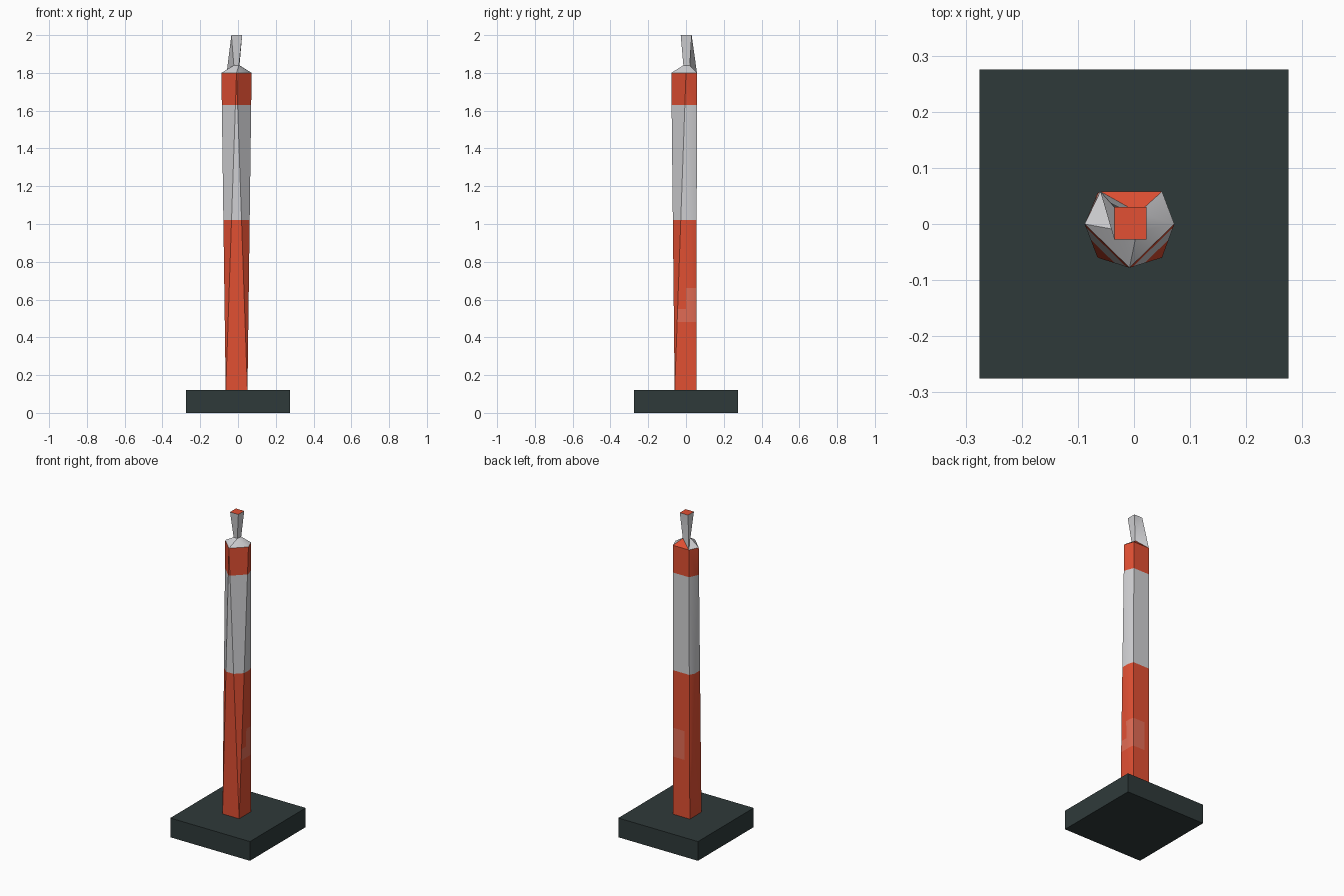
import bpy, bmesh, math

if "Cube" in bpy.data.objects:
    bpy.data.objects.remove(bpy.data.objects["Cube"])


def mat(name, rgb):
    m = bpy.data.materials.new(name)
    m.diffuse_color = (*rgb, 1.0)
    m.use_nodes = True
    m.node_tree.nodes["Principled BSDF"].inputs["Base Color"].default_value = m.diffuse_color
    return m


orange = mat("orange", (0.76, 0.08, 0.033))
white = mat("off white", (0.64, 0.64, 0.66))
rubber = mat("dark rubber", (0.028, 0.042, 0.042))
faded = mat("faded orange", (0.76, 0.15, 0.09))


def finish(bm, name, mats):
    bmesh.ops.recalc_face_normals(bm, faces=bm.faces)
    me = bpy.data.meshes.new(name)
    bm.to_mesh(me)
    bm.free()
    for m in mats:
        me.materials.append(m)
    ob = bpy.data.objects.new(name, me)
    bpy.context.collection.objects.link(ob)
    return ob


# Square rubber foot
bm = bmesh.new()
bmesh.ops.create_cube(bm, size=1)
for v in bm.verts:
    v.co.x *= 0.55
    v.co.y *= 0.55
    v.co.z = v.co.z * 0.12 + 0.06
finish(bm, "base", [rubber])

# Post: square foot widening to a five-sided shoulder, pinched neck, square handle
bm = bmesh.new()


def ring(points, z):
    return [bm.verts.new((x, y, z)) for x, y in points]


A, B, C, D = ring([(-.065, -.06), (.05, -.06), (.05, .055), (-.065, .055)], 0.11)
P, Q, R, S, T = ring([(-.008, -.078), (.072, 0), (.05, .058), (-.06, .058), (-.088, 0)], 1.8)
N0, N1, N2 = ring([(-.022, -.012), (.005, -.014), (.008, .02)], 1.84)
a, b, c, d = ring([(-.035, -.028), (.022, -.028), (.022, .03), (-.035, .03)], 2.0)
for f in [(D, C, B, A), (A, B, P), (B, Q, P), (B, C, Q), (C, R, Q), (C, D, S, R),
          (D, T, S), (D, A, T), (A, P, T),                                # shaft
          (T, P, N0), (P, N1, N0), (P, Q, N1), (Q, R, N2), (Q, N2, N1),
          (R, S, N2), (S, T, N0),                                         # shoulder
          (N0, N1, b, a), (N1, N2, c, b), (N2, S, d), (N2, d, c),
          (S, N0, a), (S, a, d), (a, b, c, d)]:                           # handle
    bm.faces.new(f)
bmesh.ops.recalc_face_normals(bm, faces=bm.faces)


def cut(co, no, faces):
    geom = set(faces)
    for f in faces:
        geom.update(f.edges)
        geom.update(f.verts)
    bmesh.ops.bisect_plane(bm, geom=list(geom), dist=1e-5, plane_co=co, plane_no=no)


# Colour band edges, plus the worn patch limits
for z in (0.48, 0.55, 0.66, 1.02, 1.63):
    cut((0, 0, z), (0, 0, 1), bm.faces[:])


def worn():
    return [f for f in bm.faces if 0.48 < f.calc_center_median().z < 0.66]


cut((0, 0.0, 0), (0, 1, 0), worn())
cut((-0.03, 0, 0), (1, 0, 0), worn())

for f in bm.faces:
    m = f.calc_center_median()
    n = f.normal
    if 1.02 < m.z < 1.63:
        f.material_index = 1
    elif m.z > 1.8:
        # shoulder and handle are white, handle top and back shoulder orange
        back_shoulder = m.z < 1.83 and m.y > 0.03 and m.x > -0.02
        f.material_index = 0 if m.z > 1.99 or back_shoulder else 1
    elif 0.48 < m.z < 0.66:
        right = n.x > 0.8 and (m.z < 0.55 or m.y > 0)
        back = n.y > 0.8 and m.x > -0.03
        f.material_index = 2 if right or back else 0
post = finish(bm, "post", [orange, white, faded])

bpy.ops.object.select_all(action='DESELECT')
post.select_set(True)
bpy.context.view_layer.objects.active = post
bpy.ops.object.shade_smooth_by_angle(angle=math.radians(30))
